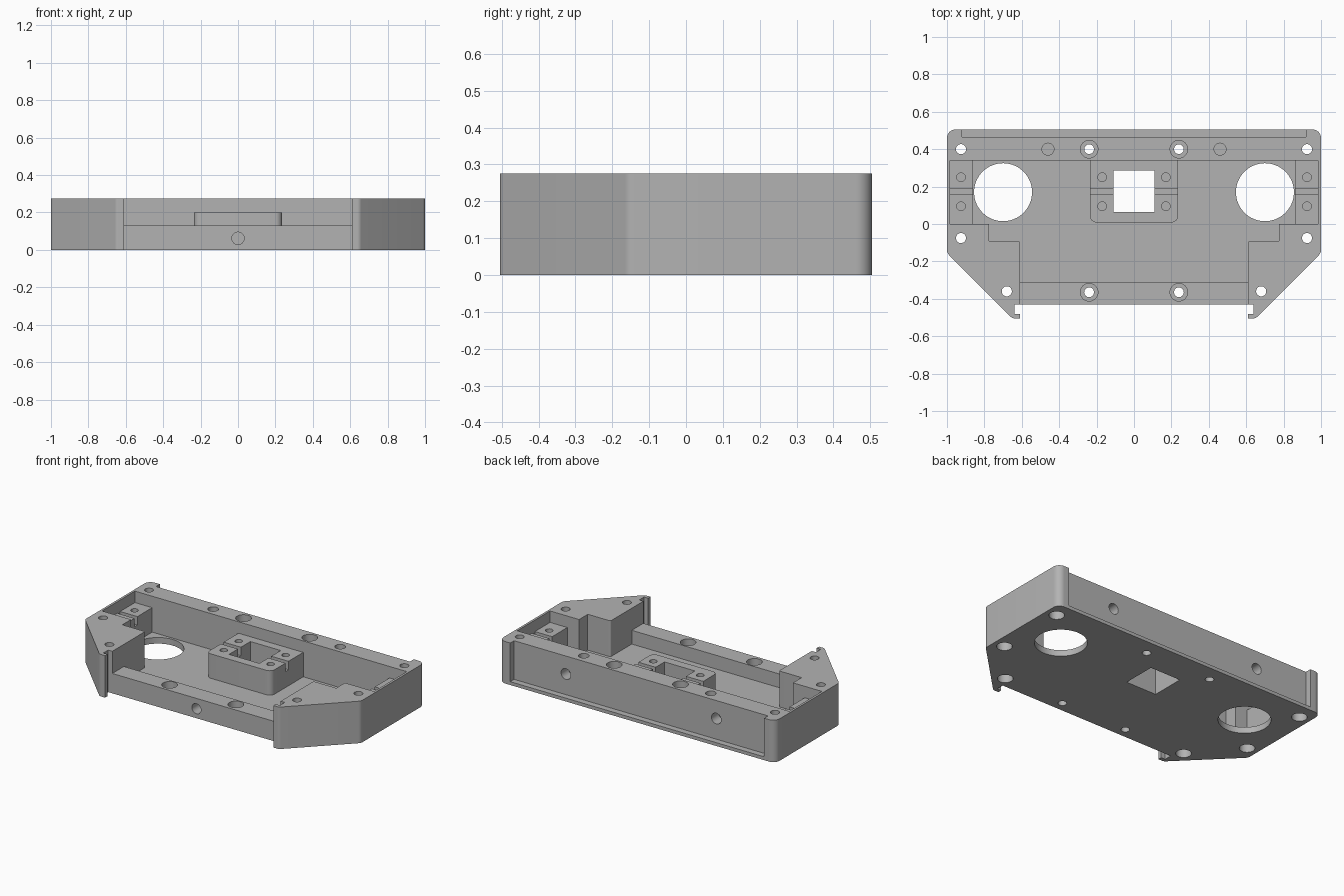
import bpy, bmesh, math
from mathutils import Vector, Matrix

cube = bpy.data.objects.get("Cube")
if cube:
    bpy.data.objects.remove(cube, do_unlink=True)

grey = bpy.data.materials.new("plain grey")
grey.use_nodes = True
COLOUR = (0.45, 0.45, 0.45, 1)
grey.diffuse_color = COLOUR
grey.node_tree.nodes["Principled BSDF"].inputs["Base Color"].default_value = COLOUR

H, FLOOR, FRONT_H, PAD_H = 0.275, 0.04, 0.13, 0.2


def rounded(points):
    """Turn (x, y, radius) corners into a polygon with filleted corners."""
    out = []
    for i, (x, y, r) in enumerate(points):
        p = Vector((x, y))
        if not r:
            out.append(p)
            continue
        a = (Vector(points[i - 1][:2]) - p).normalized()
        b = (Vector(points[(i + 1) % len(points)][:2]) - p).normalized()
        half = a.angle(b) / 2
        centre = p + (a + b).normalized() * r / math.sin(half)
        start = p + a * r / math.tan(half) - centre
        end = p + b * r / math.tan(half) - centre
        sweep = start.angle_signed(end)
        for k in range(9):
            out.append(centre + Matrix.Rotation(-sweep * k / 8, 2) @ start)
    return out


def mirrored(half):
    """Close a right-hand profile with its mirror image."""
    return half + [(-x, y, r) for x, y, r in reversed(half)]


def prism(name, corners, z0, z1):
    bm = bmesh.new()
    face = bm.faces.new([bm.verts.new((p.x, p.y, z0)) for p in rounded(corners)])
    top = bmesh.ops.extrude_face_region(bm, geom=[face])["geom"]
    bmesh.ops.translate(bm, vec=(0, 0, z1 - z0),
                        verts=[v for v in top if isinstance(v, bmesh.types.BMVert)])
    bmesh.ops.recalc_face_normals(bm, faces=bm.faces)
    return add(name, bm)


def add(name, bm):
    mesh = bpy.data.meshes.new(name)
    bm.to_mesh(mesh)
    bm.free()
    mesh.materials.append(grey)
    ob = bpy.data.objects.new(name, mesh)
    bpy.context.collection.objects.link(ob)
    return ob


def rect(x0, x1, y0, y1, r=0):
    return [(x0, y0, r), (x1, y0, r), (x1, y1, 0), (x0, y1, 0)]


def cylinder(centre, radius, length, along_y=False, sides=32):
    bm = bmesh.new()
    turn = Matrix.Rotation(math.pi / 2, 4, 'X') if along_y else Matrix()
    bmesh.ops.create_cone(bm, cap_ends=True, segments=sides, radius1=radius, radius2=radius,
                          depth=length, matrix=Matrix.Translation(centre) @ turn)
    return add("cutter", bm)


def cut(target, cutter):
    cutter.hide_render = True
    mod = target.modifiers.new("cut", 'BOOLEAN')
    mod.operation, mod.solver, mod.object = 'DIFFERENCE', 'EXACT', cutter
    bpy.context.view_layer.objects.active = target
    bpy.ops.object.modifier_apply(modifier=mod.name)
    bpy.data.objects.remove(cutter, do_unlink=True)


def drill(target, x, y, radius, z0, z1, sides=32):
    cut(target, cylinder((x, y, (z0 + z1) / 2), radius, z1 - z0, sides=sides))


# Tray body with angled front arms and hooked tips
body = prism("tray_body", mirrored([
    (1, 0.505, 0.045), (1, -0.155, 0.04), (0.65, -0.505, 0.03), (0.61, -0.505, 0),
    (0.61, -0.48, 0), (0.64, -0.48, 0), (0.64, -0.43, 0)]), 0, H)

# Stepped inner pocket and the lowered front wall
cut(body, prism("cutter", mirrored([
    (0.985, 0.34, 0), (0.985, 0, 0), (0.775, 0, 0), (0.775, -0.09, 0),
    (0.61, -0.09, 0.01), (0.61, -0.31, 0)]), FLOOR, 0.5))
cut(body, prism("cutter", rect(-0.61, 0.61, -0.46, -0.2), FRONT_H, 0.5))

# Recess for a plate on the back, resting on a low ledge
cut(body, prism("cutter", rect(-0.92, 0.92, 0.465, 0.6), 0.022, 0.5))

# Square window in the floor
window = rect(-0.11, 0.11, 0.065, 0.285)
cut(body, prism("cutter", window, -0.1, 0.5))

# Mirrored holes in the body
for s in (-1, 1):
    drill(body, s * 0.7, 0.17, 0.155, -0.1, 0.2, 64)
    for x, y in ((0.925, 0.4), (0.925, -0.075), (0.68, -0.36)):
        drill(body, s * x, y, 0.027, -0.1, 0.5)
        drill(body, s * x, y, 0.046, -0.1, 0.07)
    for y, top in ((0.4, H), (-0.365, FRONT_H)):
        drill(body, s * 0.24, y, 0.026, -0.1, 0.5)
        drill(body, s * 0.24, y, 0.047, top - 0.07, 0.5)
    drill(body, s * 0.46, 0.4, 0.032, H - 0.1, 0.5)
    cut(body, cylinder((s * 0.545, 0.47, 0.157), 0.035, 0.16, True))
cut(body, cylinder((0, -0.43, 0.062), 0.033, 0.16, True))


# Raised mounts with a cross groove and blind screw holes
def finish_mount(mount, xs):
    cut(mount, prism("cutter", rect(-1.2, 1.2, 0.157, 0.187), PAD_H - 0.055, 0.5))
    for x in xs:
        for y in (0.095, 0.25):
            drill(mount, x, y, 0.023, PAD_H - 0.1, 0.5)


centre_mount = prism("centre_mount", rect(-0.235, 0.235, 0.008, 0.345, 0.035), 0.03, PAD_H)
cut(centre_mount, prism("cutter", window, -0.1, 0.5))
finish_mount(centre_mount, (-0.17, 0.17))
mounts = [centre_mount]
for s, side in ((-1, "right"), (1, "left")):
    mount = prism(side + "_side_mount", rect(s * 0.99, s * 0.86, -0.005, 0.345), 0.03, PAD_H)
    finish_mount(mount, (s * 0.925,))
    mounts.append(mount)

# Smooth the fillets and bores, keep machined edges sharp
bpy.ops.object.select_all(action='DESELECT')
for ob in [body] + mounts:
    ob.select_set(True)
bpy.context.view_layer.objects.active = body
bpy.ops.object.shade_smooth_by_angle(angle=math.radians(30))
